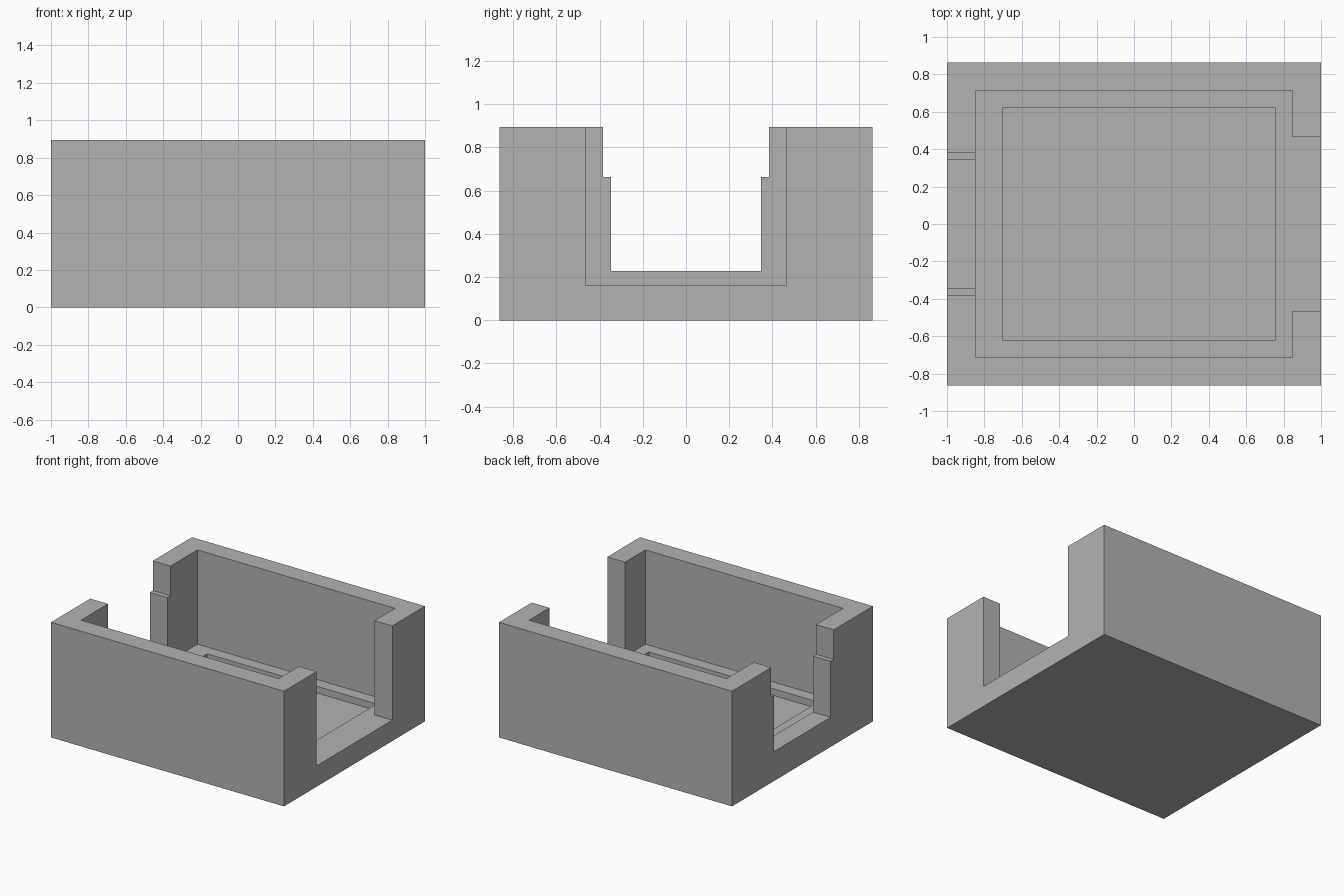
import bpy

default = bpy.data.objects.get("Cube")
if default:
    bpy.data.objects.remove(default, do_unlink=True)

# Overall sizes
HALF_X, HALF_Y, HEIGHT = 1.0, 0.864, 0.894
INNER_X, INNER_Y = 0.848, 0.714
FLOOR, RECESS, SILL, STEP = 0.162, 0.11, 0.229, 0.664
ABOVE = 1.2

grey = bpy.data.materials.new("plain_grey")
grey.use_nodes = True
colour = (0.45, 0.45, 0.45, 1)
grey.diffuse_color = colour
grey.node_tree.nodes["Principled BSDF"].inputs["Base Color"].default_value = colour


def box(name, x, y, z):
    """Box spanning the given (low, high) ranges."""
    spans = (x, y, z)
    bpy.ops.mesh.primitive_cube_add(size=1, location=[(a + b) / 2 for a, b in spans])
    obj = bpy.context.object
    obj.name = name
    obj.scale = [b - a for a, b in spans]
    bpy.ops.object.transform_apply(location=True, rotation=False, scale=True)
    obj.data.materials.append(grey)
    return obj


def sym(half):
    return (-half, half)


# Solid outer block
tray = box("open_tray", sym(HALF_X), sym(HALF_Y), (0, HEIGHT))

# Cavity, floor recess, wide left opening, stepped right opening
cutters = [
    box("cavity_cutter", sym(INNER_X), sym(INNER_Y), (FLOOR, ABOVE)),
    box("recess_cutter", (-0.70, 0.755), sym(0.622), (RECESS, 0.5)),
    box("wide_opening_cutter", (0.5, 1.1), sym(0.464), (FLOOR, ABOVE)),
    box("narrow_opening_cutter", (-1.1, -0.5), sym(0.346), (SILL, ABOVE)),
    box("stepped_opening_cutter", (-1.1, -0.5), sym(0.383), (STEP, ABOVE)),
]

bpy.context.view_layer.objects.active = tray
for cutter in cutters:
    cutter.hide_render = True
    cut = tray.modifiers.new(cutter.name, "BOOLEAN")
    cut.operation = "DIFFERENCE"
    cut.solver = "EXACT"
    cut.object = cutter
    bpy.ops.object.modifier_apply(modifier=cut.name)
    bpy.data.objects.remove(cutter, do_unlink=True)
